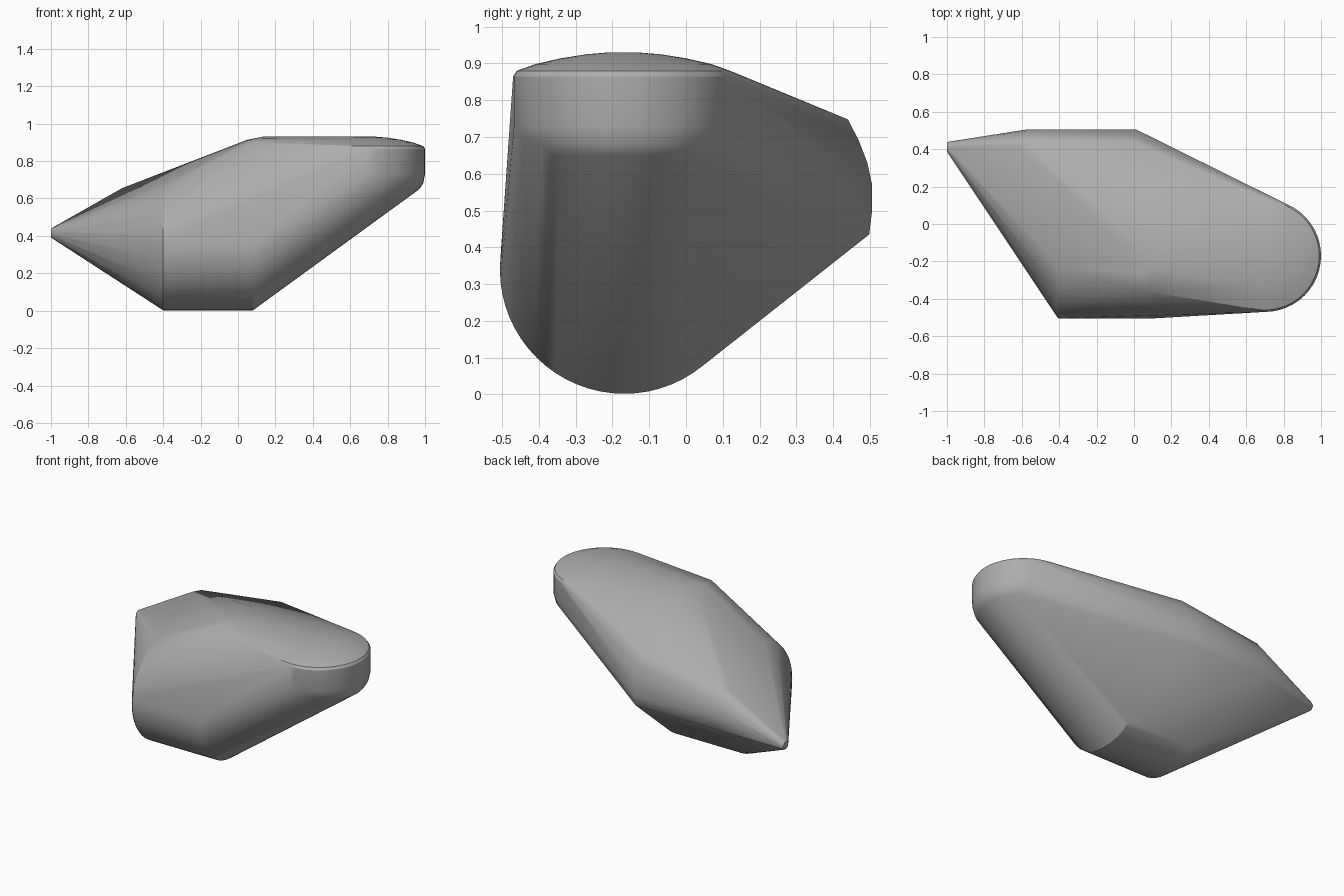
import bpy, bmesh, math
from mathutils import Vector

if "Cube" in bpy.data.objects:
    bpy.data.objects.remove(bpy.data.objects["Cube"])

grey = bpy.data.materials.new("plain_grey")
grey.diffuse_color = (0.42, 0.42, 0.42, 1)
grey.use_nodes = True
grey.node_tree.nodes["Principled BSDF"].inputs["Base Color"].default_value = grey.diffuse_color


def ring(center, radius, axis, n=48):
    """Circle of points around the x or z axis."""
    out = []
    for i in range(n):
        a = 2 * math.pi * i / n
        c, s = radius * math.cos(a), radius * math.sin(a)
        out.append(Vector(center) + Vector((c, s, 0) if axis == "z" else (0, c, s)))
    return out


points = []

# rounded nose on the right: bevelled drum with a shallow dome
for x, r, z in [(0.72, 0.25, 0.65), (0.71, 0.28, 0.68), (0.70, 0.30, 0.73),
                (0.70, 0.30, 0.865), (0.70, 0.29, 0.88), (0.70, 0.24, 0.898),
                (0.70, 0.17, 0.914), (0.70, 0.10, 0.925), (0.70, 0.04, 0.93)]:
    points += ring((x, -0.17, z), r, "z")

# rounded belly: lying cylinder
for x, r in [(-0.41, 0.33), (-0.40, 0.338), (0.08, 0.338), (0.09, 0.33)]:
    points += ring((x, -0.168, 0.34), r, "x", 64)

# small blunt tip on the left
points += ring((-1.0, 0.41, 0.415), 0.024, "x", 16)
points += ring((-0.99, 0.41, 0.415), 0.03, "x", 16)

# curved back edge, right end then left end
points += [(0.0, 0.44, 0.748), (0.01, 0.47, 0.69), (0.01, 0.493, 0.63),
           (0.01, 0.506, 0.57), (0.01, 0.506, 0.5), (0.01, 0.498, 0.435)]
points += [(-0.62, 0.42, 0.655), (-0.57, 0.44, 0.672), (-0.57, 0.475, 0.63),
           (-0.57, 0.498, 0.58), (-0.57, 0.506, 0.52), (-0.57, 0.498, 0.435)]

# start of the top ridge
points += [(0.07, -0.36, 0.90), (0.052, -0.27, 0.91), (0.05, -0.17, 0.914),
           (0.056, -0.08, 0.911), (0.08, 0.02, 0.90), (0.13, -0.17, 0.93),
           (0.13, -0.25, 0.922), (0.13, -0.09, 0.922)]

# wrap everything in one tight skin
bm = bmesh.new()
for p in points:
    bm.verts.new(p)
bmesh.ops.remove_doubles(bm, verts=bm.verts[:], dist=0.001)
bmesh.ops.convex_hull(bm, input=bm.verts[:])
loose = [v for v in bm.verts if not v.link_faces]
bmesh.ops.delete(bm, geom=loose, context="VERTS")
bmesh.ops.recalc_face_normals(bm, faces=bm.faces[:])
mesh = bpy.data.meshes.new("faceted_body")
bm.to_mesh(mesh)
bm.free()

body = bpy.data.objects.new("faceted_body", mesh)
bpy.context.collection.objects.link(body)
mesh.materials.append(grey)
bpy.context.view_layer.objects.active = body
body.select_set(True)
bpy.ops.object.shade_smooth_by_angle(angle=math.radians(30))
